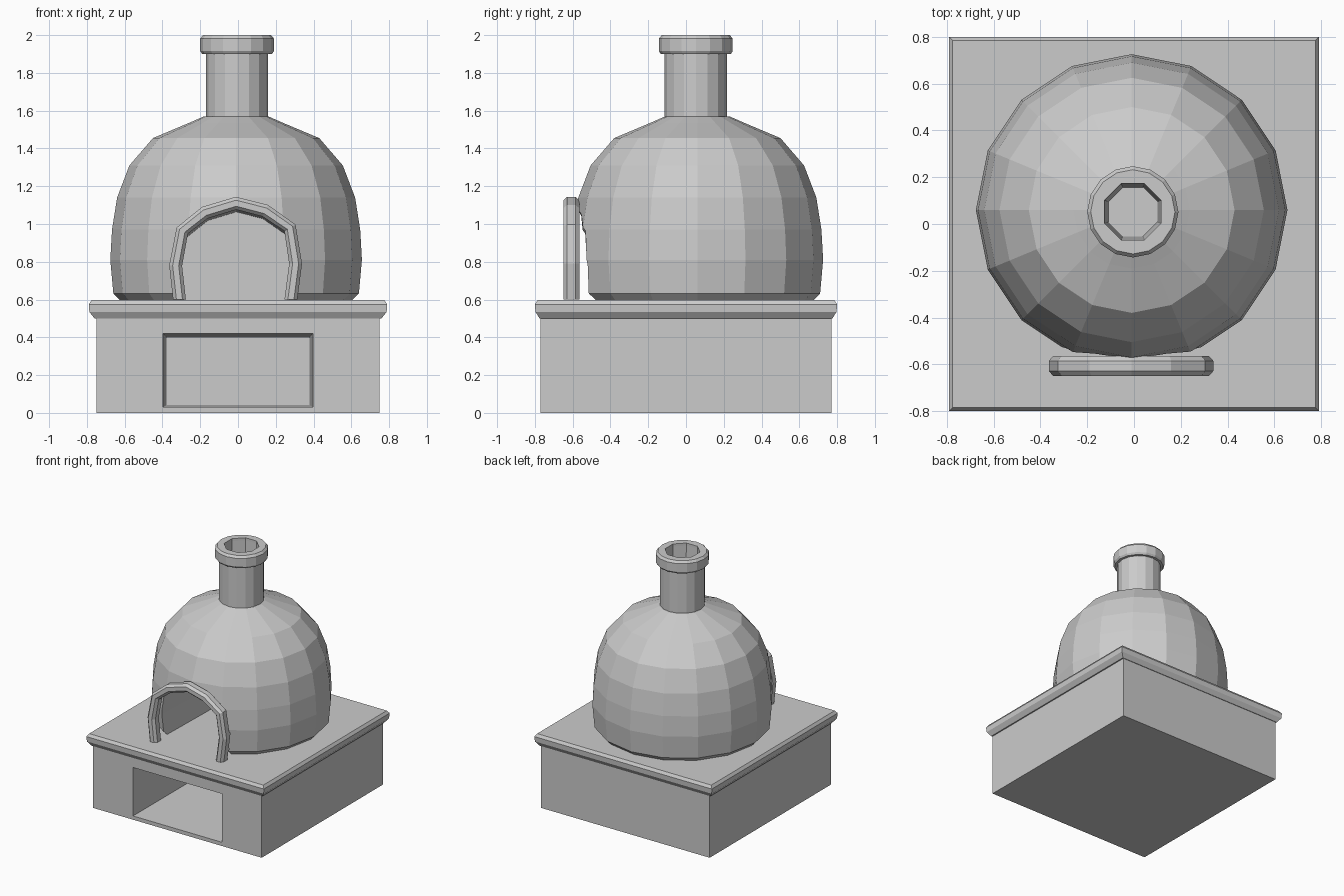
import bpy, bmesh
from math import cos, sin, pi
from mathutils import Vector

if "Cube" in bpy.data.objects:
    bpy.data.objects.remove(bpy.data.objects["Cube"])


def loft(name, rings):
    """Closed solid through a list of equal-length rings, capped at both ends."""
    bm = bmesh.new()
    loops = [[bm.verts.new(p) for p in ring] for ring in rings]
    n = len(loops[0])
    for a, b in zip(loops, loops[1:]):
        for i in range(n):
            j = (i + 1) % n
            bm.faces.new((a[i], a[j], b[j], b[i]))
    bm.faces.new(loops[0][::-1])
    bm.faces.new(loops[-1])
    bmesh.ops.recalc_face_normals(bm, faces=bm.faces)
    mesh = bpy.data.meshes.new(name)
    bm.to_mesh(mesh)
    bm.free()
    ob = bpy.data.objects.new(name, mesh)
    bpy.context.collection.objects.link(ob)
    return ob


def lathe(name, profile, sides, cx, cy, phase=0.0):
    return loft(name, [[(cx + r * cos(phase + 2 * pi * i / sides),
                         cy + r * sin(phase + 2 * pi * i / sides), z)
                        for i in range(sides)] for r, z in profile])


def rect(hx, hy, z):
    return [(-hx, -hy, z), (hx, -hy, z), (hx, hy, z), (-hx, hy, z)]


def cut(ob, cutter):
    cutter.hide_render = True
    mod = ob.modifiers.new("opening", 'BOOLEAN')
    mod.operation = 'DIFFERENCE'
    mod.solver = 'EXACT'
    mod.object = cutter
    bpy.context.view_layer.objects.active = ob
    bpy.ops.object.modifier_apply(modifier=mod.name)
    bpy.data.objects.remove(cutter, do_unlink=True)


# Stone base with a tapered wood niche in the front
base = loft("base", [rect(0.75, 0.77, 0), rect(0.75, 0.77, 0.51)])


def niche_ring(y, hx, z0, z1):
    return [(-hx, y, z0), (hx, y, z0), (hx, y, z1), (-hx, y, z1)]


cut(base, loft("niche_cutter", [niche_ring(-0.80, 0.397, 0.03, 0.421),
                                niche_ring(-0.77, 0.396, 0.03, 0.42),
                                niche_ring(0.45, 0.378, 0.042, 0.398)]))

# Worktop slab with bevelled edge
loft("worktop", [rect(0.76, 0.775, 0.5), rect(0.787, 0.797, 0.535), rect(0.79, 0.80, 0.575),
                 rect(0.775, 0.785, 0.597)])

# Sixteen-sided dome
dome = lathe("dome", [(0.615, 0.597), (0.65, 0.632), (0.666, 0.81), (0.657, 0.97),
                      (0.63, 1.14), (0.565, 1.31), (0.44, 1.455), (0.25, 1.535),
                      (0.17, 1.57)], 16, -0.01, 0.06)

# Fire opening: arch outline pushed back into the dome
arch = [(-0.31, 0.6), (-0.33, 0.78), (-0.295, 0.965), (-0.175, 1.06), (-0.01, 1.11),
        (0.145, 1.07), (0.275, 0.98), (0.305, 0.79), (0.28, 0.6)]


def arch_ring(y, s, low):
    pts = [(x * s, y, 0.6 + (z - 0.6) * s) for x, z in arch]
    return [(pts[0][0], y, low)] + pts[1:-1] + [(pts[-1][0], y, low)]


cut(dome, loft("opening_cutter", [arch_ring(-0.9, 0.96, 0.55), arch_ring(-0.5, 0.96, 0.55),
                                  arch_ring(0.17, 0.91, 0.55)]))

# Raised arch trim: bevelled section swept along the arch
section = [(0.034, -0.022), (0.034, 0.022), (0.016, 0.042), (-0.016, 0.042),
           (-0.034, 0.022), (-0.034, -0.022), (-0.016, -0.042), (0.016, -0.042)]
rings = []
for k, (x, z) in enumerate(arch):
    a = Vector(arch[max(k - 1, 0)])
    b = Vector(arch[min(k + 1, len(arch) - 1)])
    t = (b - a).normalized()
    nx, nz = -t.y, t.x
    if k in (0, len(arch) - 1):
        nx, nz = (-1 if k == 0 else 1), 0
    rings.append([(x + nx * u, -0.607 + v, z + nz * u) for u, v in section])
loft("arch_trim", rings)

# Chimney pipe and collar with an octagonal flue
flue = lathe("chimney", [(0.165, 1.54), (0.165, 1.9), (0.185, 1.9), (0.195, 1.915),
                         (0.195, 1.982), (0.18, 2.0)], 16, -0.005, 0.052)
cut(flue, lathe("flue_cutter", [(0.113, 1.62), (0.130, 1.98), (0.131, 2.05)],
                8, -0.005, 0.052, pi / 8))
